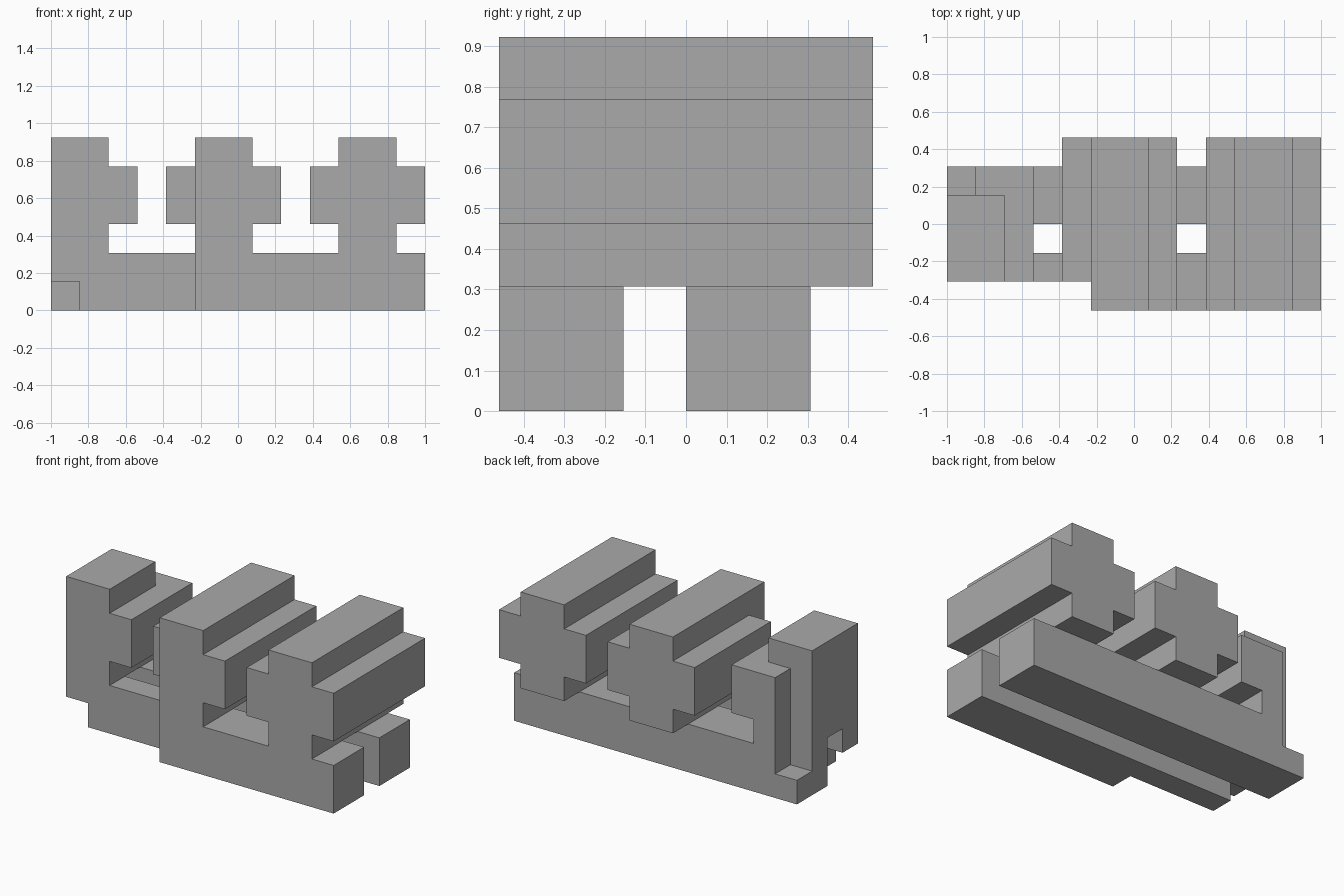
import bpy
import bmesh
from mathutils import Vector

if "Cube" in bpy.data.objects:
    bpy.data.objects.remove(bpy.data.objects["Cube"])

# The model sits on a grid 13 x 6 x 6 cells in size
U = 2 / 13
ORIGIN = Vector((6.5, 3, 0))

grey = bpy.data.materials.new("plain grey")
grey.use_nodes = True
colour = (0.4, 0.4, 0.4, 1)
grey.diffuse_color = colour
grey.node_tree.nodes["Principled BSDF"].inputs["Base Color"].default_value = colour


def extrude(name, profile, y0, y1):
    """Extrude an (x, z) profile in grid cells along y."""
    bm = bmesh.new()
    face = bm.faces.new([bm.verts.new((Vector((x, y0, z)) - ORIGIN) * U) for x, z in profile])
    new = bmesh.ops.extrude_face_region(bm, geom=[face])["geom"]
    verts = [g for g in new if isinstance(g, bmesh.types.BMVert)]
    bmesh.ops.translate(bm, verts=verts, vec=(0, (y1 - y0) * U, 0))
    bmesh.ops.recalc_face_normals(bm, faces=bm.faces)
    mesh = bpy.data.meshes.new(name)
    bm.to_mesh(mesh)
    bm.free()
    mesh.materials.append(grey)
    obj = bpy.data.objects.new(name, mesh)
    bpy.context.collection.objects.link(obj)
    return obj


def box(name, x, y, z):
    return extrude(name, [(x[0], z[0]), (x[1], z[0]), (x[1], z[1]), (x[0], z[1])], *y)


def notch(obj, x, y, z):
    """Cut a box-shaped notch out of a part."""
    cutter = box("cutter", x, y, z)
    cutter.hide_render = True
    mod = obj.modifiers.new("notch", 'BOOLEAN')
    mod.operation, mod.solver, mod.object = 'DIFFERENCE', 'EXACT', cutter
    bpy.context.view_layer.objects.active = obj
    bpy.ops.object.modifier_apply(modifier=mod.name)
    bpy.data.objects.remove(cutter)


def cross_bar(name, x):
    """Bar with a plus-shaped section, four cells wide and high."""
    plus = [(1, 2), (3, 2), (3, 3), (4, 3), (4, 5), (3, 5),
            (3, 6), (1, 6), (1, 5), (0, 5), (0, 3), (1, 3)]
    return extrude(name, [(x + px, pz) for px, pz in plus], 0, 6)


# Two rails along the bottom, notched at the left of the grid
front_rail = box("front_rail", (0, 13), (0, 2), (0, 2))
notch(front_rail, (-1, 5), (-1, 1), (-1, 3))
notch(front_rail, (-1, 1), (-1, 3), (-1, 1))

back_rail = box("back_rail", (0, 13), (3, 5), (0, 2))
notch(back_rail, (-1, 1), (4, 6), (1, 3))

# Plus-shaped bars across the rails
cross_bar("end_bar", 9)
middle_bar = cross_bar("middle_bar", 4)
notch(middle_bar, (3, 5), (-1, 1), (1, 7))

# Half-width bar with its back corner stepped away
half_bar = extrude("half_bar", [(0, 2), (2, 2), (2, 3), (3, 3), (3, 5),
                                (2, 5), (2, 6), (0, 6)], 1, 5)
notch(half_bar, (-1, 1), (4, 6), (1, 7))
notch(half_bar, (-1, 4), (4, 6), (5, 7))
